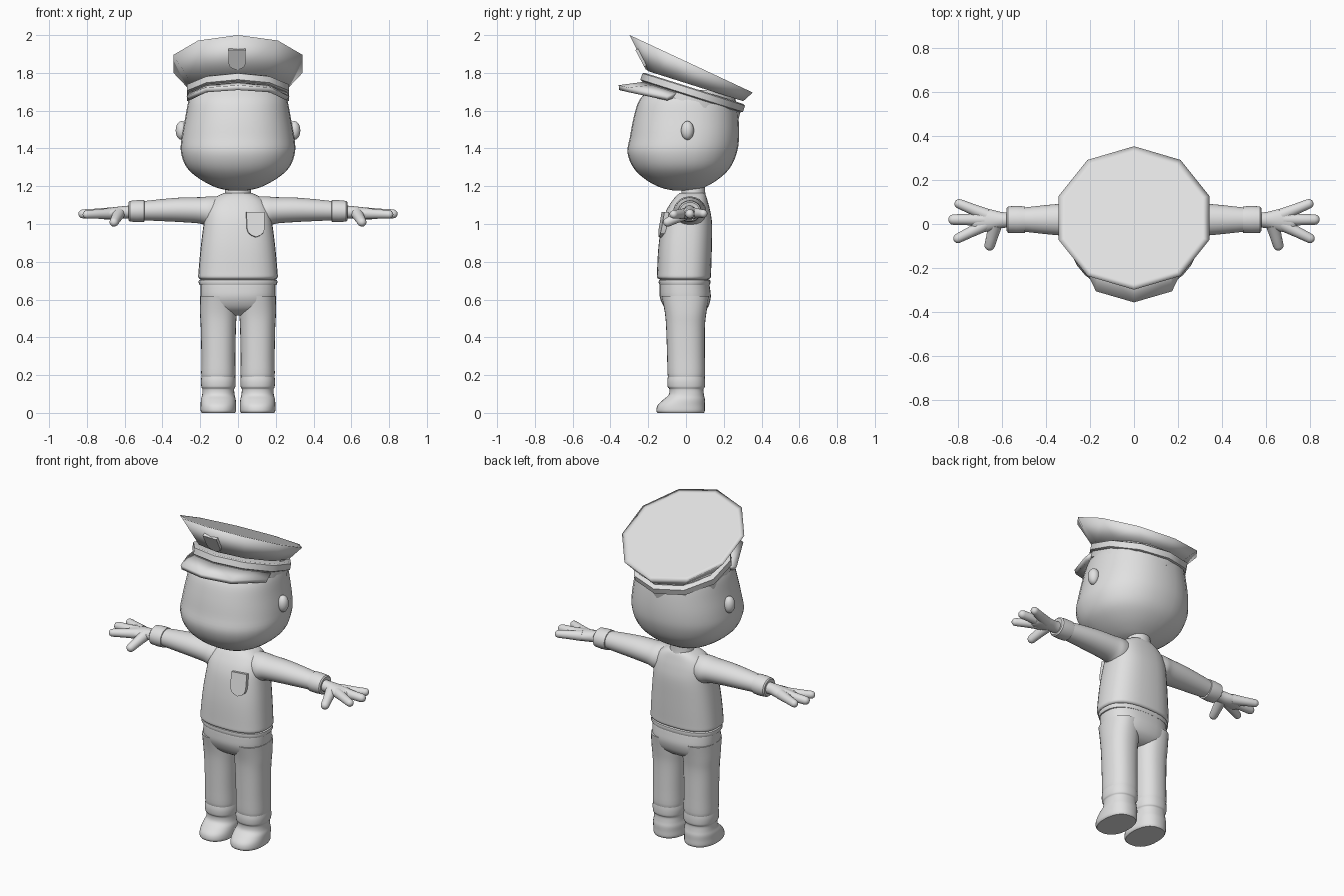
import bpy
import bmesh
from math import sin, cos, pi, radians
from mathutils import Vector, Matrix

if "Cube" in bpy.data.objects:
    bpy.data.objects.remove(bpy.data.objects["Cube"])

grey = bpy.data.materials.new("plain light grey")
grey.use_nodes = True
COLOUR = (0.75, 0.75, 0.75, 1)
grey.diffuse_color = COLOUR
grey.node_tree.nodes["Principled BSDF"].inputs["Base Color"].default_value = COLOUR


def finish(name, bm, mirror=False, angle=40):
    """Turn a bmesh into a shaded object, optionally mirrored in x."""
    bmesh.ops.recalc_face_normals(bm, faces=bm.faces)
    mesh = bpy.data.meshes.new(name)
    bm.to_mesh(mesh)
    bm.free()
    mesh.materials.append(grey)
    obj = bpy.data.objects.new(name, mesh)
    bpy.context.collection.objects.link(obj)
    bpy.ops.object.select_all(action='DESELECT')
    obj.select_set(True)
    bpy.context.view_layer.objects.active = obj
    bpy.ops.object.shade_smooth_by_angle(angle=radians(angle))
    if mirror:
        obj.modifiers.new("both_sides", 'MIRROR').use_mirror_merge = False
    return obj


def skin(name, rings, mirror=False, angle=40):
    """Join rings of points with quads and cap both ends."""
    bm = bmesh.new()
    loops = [[bm.verts.new(p) for p in ring] for ring in rings]
    n = len(loops[0])
    for a, b in zip(loops, loops[1:]):
        for i in range(n):
            bm.faces.new((a[i], a[(i + 1) % n], b[(i + 1) % n], b[i]))
    bm.faces.new(loops[0])
    bm.faces.new(loops[-1])
    return finish(name, bm, mirror, angle)


def smooth_profile(rows, steps=4):
    """Catmull-Rom interpolation of profile rows."""
    rows = [Vector(r) for r in rows]
    out = []
    for i in range(len(rows) - 1):
        p0, p1 = rows[max(i - 1, 0)], rows[i]
        p2, p3 = rows[i + 1], rows[min(i + 2, len(rows) - 1)]
        for s in range(steps):
            t = s / steps
            out.append(0.5 * (2 * p1 + (p2 - p0) * t + (2 * p0 - 5 * p1 + 4 * p2 - p3) * t * t
                              + (3 * p1 - p0 - 3 * p2 + p3) * t ** 3))
    return out + [rows[-1]]


def loft(name, rows, x=0, power=2, along='Z', mirror=False, curved=True, matrix=Matrix()):
    """Rows are (position, low, high, half_width): low/high bound the second axis.
    Along Z they are y bounds and x half width; along X they are z bounds and y half width."""
    rings = []
    for pos, low, high, half in (smooth_profile(rows) if curved else rows):
        ring = []
        for i in range(32):
            a = 2 * pi * i / 32
            c, s = cos(a), sin(a)
            u = x + half * abs(c) ** (2 / power) * (1 if c > 0 else -1)
            v = (low + high) / 2 + (high - low) / 2 * abs(s) ** (2 / power) * (1 if s > 0 else -1)
            ring.append(matrix @ Vector((u, v, pos) if along == 'Z' else (pos, u, v)))
        rings.append(ring)
    return skin(name, rings, mirror)


def finger(name, start, end, r0, r1):
    """Tapered, round-tipped digit from start to end."""
    start, end = Vector(start), Vector(end)
    d = end - start
    length = d.length
    rows = [(0, r0), (length * 0.5, (r0 + r1) * 0.47), (length - r1, r1)]
    rows += [(length - r1 + r1 * sin(t), r1 * cos(t)) for t in (0.5, 0.9, 1.25, 1.5)]
    m = Matrix.Translation(start) @ d.to_track_quat('Z', 'Y').to_matrix().to_4x4()
    loft(name, [(p, -r, r, r) for p, r in rows], mirror=True, curved=False, matrix=m)


def decagon(y, z, r, tilt):
    """Ten-sided ring with a corner at the front, tipped up towards the front."""
    t = radians(tilt)
    return [Vector((r * sin(a), y - r * cos(a) * cos(t), z + r * cos(a) * sin(t)))
            for a in (2 * pi * i / 10 for i in range(10))]


def shield(name, width, height, depth, location, pitch, yaw=0):
    """Shield-shaped plate; its face points to -y before turning."""
    half = [(0.5, 1), (0.5, 0.35), (0.42, 0.17), (0.25, 0.07), (0, 0)]
    outline = half + [(-x, z) for x, z in reversed(half[:-1])]
    m = (Matrix.Translation(location) @ Matrix.Rotation(radians(yaw), 4, 'Z')
         @ Matrix.Rotation(radians(pitch), 4, 'X'))
    skin(name, [[m @ Vector((x * width, y, (z - 0.5) * height)) for x, z in outline]
                for y in (0, depth)], angle=30)


# Head, ears and neck
loft("head", [(1.178, -0.07, 0.05, 0.05), (1.195, -0.14, 0.10, 0.12), (1.24, -0.22, 0.175, 0.205),
              (1.30, -0.28, 0.235, 0.272), (1.38, -0.31, 0.27, 0.302), (1.46, -0.297, 0.281, 0.298),
              (1.56, -0.278, 0.278, 0.28), (1.65, -0.25, 0.265, 0.262), (1.71, -0.20, 0.24, 0.235)],
     power=2.25)
bm = bmesh.new()
bmesh.ops.create_uvsphere(bm, u_segments=20, v_segments=12, radius=1,
                          matrix=Matrix.Translation((0.298, 0.008, 1.495))
                          @ Matrix.Diagonal((0.032, 0.034, 0.05, 1)))
finish("ear", bm, mirror=True)
loft("neck", [(1.12, -0.04, 0.11, 0.08), (1.165, -0.025, 0.102, 0.07), (1.23, -0.03, 0.10, 0.066)])

# Peaked cap
skin("cap_crown", [decagon(0.05, 1.73, 0.265, 17.5), decagon(0.0275, 1.848, 0.36, 25),
                   decagon(0.0275, 1.848, 0.33, 25)], angle=180)
skin("cap_upper_band", [decagon(0.042, 1.718, 0.272, 17.5), decagon(0.041, 1.712, 0.285, 17.5),
                        decagon(0.03, 1.679, 0.285, 17.5), decagon(0.028, 1.673, 0.272, 17.5)])
skin("cap_lower_band", [decagon(0.03, 1.68, 0.272, 17.5), decagon(0.02, 1.64, 0.272, 17.5)])
ring = decagon(0.03, 1.66, 0.265, 17.5)
outer = [(-0.265, -0.10, 1.665), (-0.17, -0.305, 1.71), (0, -0.355, 1.722),
         (0.17, -0.305, 1.71), (0.265, -0.10, 1.665)]
bm = bmesh.new()
inner_verts = [bm.verts.new(ring[i % 10]) for i in range(-2, 3)]
outer_verts = [bm.verts.new(p) for p in outer]
for i in range(4):
    bm.faces.new((inner_verts[i], inner_verts[i + 1], outer_verts[i + 1], outer_verts[i]))
visor = finish("cap_visor", bm)
solid = visor.modifiers.new("thickness", 'SOLIDIFY')
solid.thickness, solid.offset = 0.026, 0
shield("cap_badge", 0.092, 0.12, 0.03, (-0.005, -0.24, 1.868), 28)

# Shirt
loft("shirt_body", [(0.705, -0.13, 0.11, 0.19), (0.715, -0.152, 0.13, 0.209), (0.75, -0.153, 0.133, 0.209),
                    (0.88, -0.146, 0.137, 0.197), (1.0, -0.128, 0.138, 0.182),
                    (1.07, -0.105, 0.128, 0.172), (1.12, -0.075, 0.115, 0.145),
                    (1.15, -0.05, 0.105, 0.105), (1.165, -0.03, 0.095, 0.07)], power=2.6)
loft("sleeve", [(0.08, 0.99, 1.145, 0.075), (0.15, 0.985, 1.146, 0.087), (0.20, 1.002, 1.142, 0.082),
                (0.30, 1.01, 1.14, 0.075), (0.40, 1.015, 1.132, 0.066), (0.51, 1.02, 1.12, 0.054)],
     x=0.02, along='X', mirror=True)
loft("sleeve_cuff", [(0.494, 1.02, 1.118, 0.05), (0.497, 1.012, 1.126, 0.06), (0.535, 1.01, 1.126, 0.062),
                     (0.573, 1.013, 1.122, 0.06), (0.579, 1.02, 1.115, 0.052), (0.575, 1.03, 1.10, 0.035)],
     x=0.02, along='X', mirror=True, curved=False)
shield("chest_badge", 0.095, 0.135, 0.025, (0.094, -0.133, 0.998), -10, 9)

# Hands
loft("palm", [(0.55, 1.03, 1.10, 0.035), (0.60, 1.03, 1.095, 0.036), (0.65, 1.025, 1.09, 0.048),
              (0.69, 1.024, 1.085, 0.056), (0.725, 1.028, 1.08, 0.05), (0.742, 1.04, 1.07, 0.025)],
     x=0.018, along='X', mirror=True)
finger("back_finger", (0.67, 0.04, 1.057), (0.815, 0.10, 1.055), 0.03, 0.022)
finger("middle_finger", (0.68, 0.02, 1.057), (0.845, 0.02, 1.053), 0.03, 0.024)
finger("front_finger", (0.67, 0.0, 1.055), (0.82, -0.075, 1.05), 0.03, 0.022)
finger("thumb", (0.63, 0.0, 1.055), (0.662, -0.118, 1.0), 0.032, 0.024)

# Belt and trousers
loft("belt", [(0.672, -0.12, 0.11, 0.185), (0.678, -0.14, 0.125, 0.204), (0.69, -0.145, 0.13, 0.209),
              (0.703, -0.143, 0.128, 0.207), (0.712, -0.12, 0.11, 0.185)], power=2.5, curved=False)
loft("trouser_seat", [(0.515, -0.05, 0.06, 0.07), (0.53, -0.08, 0.09, 0.14), (0.56, -0.115, 0.117, 0.188),
                      (0.61, -0.138, 0.131, 0.198), (0.66, -0.14, 0.127, 0.199), (0.69, -0.138, 0.122, 0.198)],
     power=2.5)
loft("trouser_leg", [(0.188, -0.08, 0.085, 0.08), (0.192, -0.096, 0.1, 0.09), (0.30, -0.1, 0.1, 0.09),
                     (0.45, -0.105, 0.1, 0.093), (0.53, -0.112, 0.108, 0.097), (0.62, -0.13, 0.122, 0.096)],
     x=0.104, power=2.3, mirror=True)

# Boots
loft("boot", [(0, -0.15, 0.095, 0.088), (0.012, -0.157, 0.1, 0.094), (0.04, -0.15, 0.1, 0.094),
              (0.07, -0.12, 0.1, 0.092), (0.095, -0.092, 0.095, 0.086), (0.125, -0.088, 0.092, 0.084),
              (0.138, -0.097, 0.1, 0.09), (0.17, -0.099, 0.101, 0.092), (0.2, -0.094, 0.098, 0.088)],
     x=0.104, power=2.3, mirror=True)
